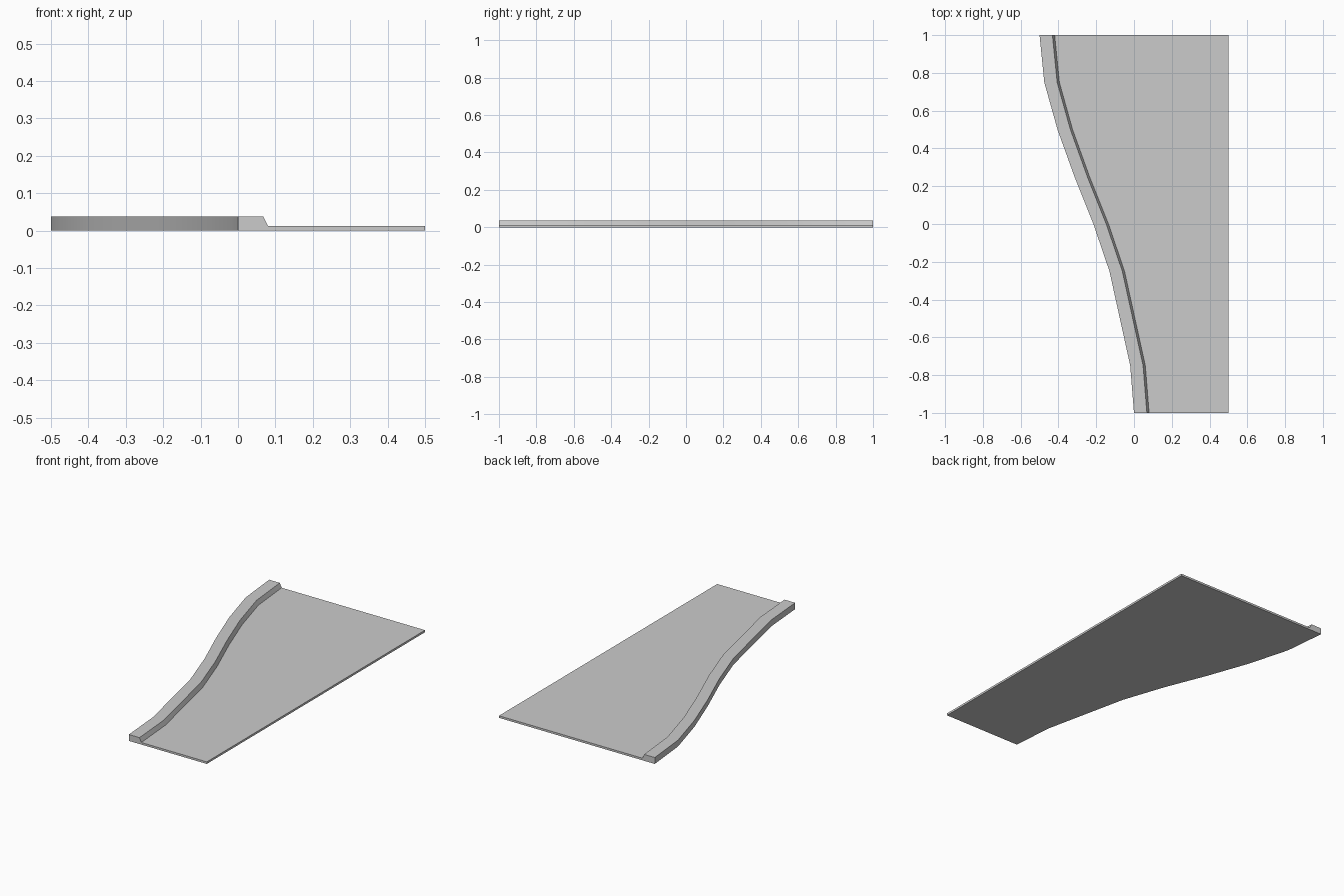
import bpy
import bmesh

cube = bpy.data.objects.get("Cube")
if cube:
    bpy.data.objects.remove(cube, do_unlink=True)

# One plain grey for the whole slab
grey = bpy.data.materials.new("concrete_grey")
grey.use_nodes = True
colour = (0.6, 0.6, 0.6, 1.0)
grey.diffuse_color = colour
grey.node_tree.nodes["Principled BSDF"].inputs["Base Color"].default_value = colour

RIGHT = 0.5       # straight side of the slab
SLAB_TOP = 0.012
KERB_TOP = 0.037

# Outer kerb line, evenly spaced from front to back
edge_x = [0.0, -0.02, -0.075, -0.13, -0.215, -0.315, -0.405, -0.475, -0.5]


def section(x):
    """Cross-section of kerb and slab, starting at the outer kerb line."""
    return [(x, 0), (RIGHT, 0), (RIGHT, SLAB_TOP), (x + 0.08, SLAB_TOP),
            (x + 0.068, KERB_TOP), (x, KERB_TOP)]


# Loft the section along the curve and cap both ends
bm = bmesh.new()
rings = []
for i, x in enumerate(edge_x):
    y = -1 + 2 * i / (len(edge_x) - 1)
    rings.append([bm.verts.new((px, y, pz)) for px, pz in section(x)])
for a, b in zip(rings, rings[1:]):
    for k in range(len(a)):
        n = (k + 1) % len(a)
        bm.faces.new((a[k], a[n], b[n], b[k]))
bm.faces.new(rings[0])
bm.faces.new(rings[-1])
bmesh.ops.recalc_face_normals(bm, faces=bm.faces)

mesh = bpy.data.meshes.new("kerbed_slab")
bm.to_mesh(mesh)
bm.free()
mesh.materials.append(grey)
slab = bpy.data.objects.new("kerbed_slab", mesh)
bpy.context.collection.objects.link(slab)

# Smooth along the curve, crisp at the kerb edges
bpy.ops.object.select_all(action='DESELECT')
slab.select_set(True)
bpy.context.view_layer.objects.active = slab
bpy.ops.object.shade_smooth_by_angle(angle=0.5)
